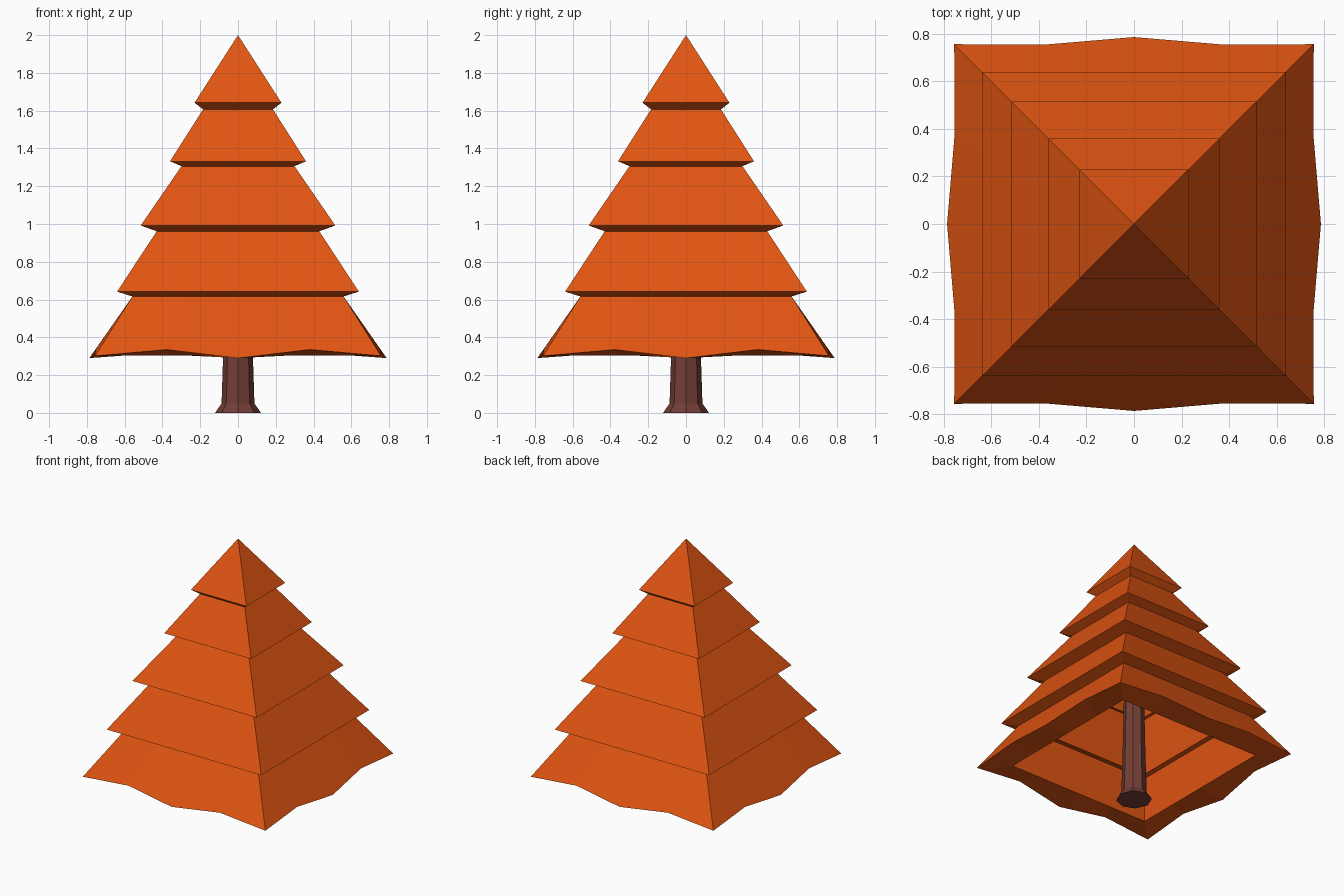
import bpy, bmesh, math

if "Cube" in bpy.data.objects:
    bpy.data.objects.remove(bpy.data.objects["Cube"])

def material(name, color):
    m = bpy.data.materials.new(name)
    m.diffuse_color = (*color, 1)
    m.use_nodes = True
    m.node_tree.nodes["Principled BSDF"].inputs["Base Color"].default_value = m.diffuse_color
    return m

foliage = material("orange_foliage", (0.75, 0.09, 0.006))
bark = material("brown_bark", (0.17, 0.048, 0.036))

def loft(name, rings, mat, cap_start=False, cap_end=False):
    """Skin a list of rings (a single point makes a tip)."""
    bm = bmesh.new()
    loops = [[bm.verts.new(p) for p in r] for r in rings]
    for a, b in zip(loops, loops[1:]):
        n = max(len(a), len(b))
        for i in range(n):
            j = (i + 1) % n
            quad = [a[i % len(a)], a[j % len(a)], b[j % len(b)], b[i % len(b)]]
            bm.faces.new(list(dict.fromkeys(quad)))
    if cap_start:
        bm.faces.new(loops[0])
    if cap_end:
        bm.faces.new(loops[-1])
    bmesh.ops.recalc_face_normals(bm, faces=bm.faces)
    me = bpy.data.meshes.new(name)
    bm.to_mesh(me)
    bm.free()
    me.materials.append(mat)
    ob = bpy.data.objects.new(name, me)
    bpy.context.collection.objects.link(ob)
    return ob

def square(r, z, wave=((0, 0),)):
    """Square ring; wave gives (outward, up) offsets along each side."""
    pts = []
    for k in range(4):
        c, s = round(math.cos(k * math.pi / 2)), round(math.sin(k * math.pi / 2))
        for i, (out, up) in enumerate(wave):
            x, y = -r + 2 * r * i / len(wave), -r - out
            pts.append((c * x - s * y, s * x + c * y, z + up))
    return pts

# Hollow foliage tiers: top (r, z), rim (r, z), inner edge of underside (r, z)
tiers = [
    ((0.56, 0.615), (0.757, 0.302), (0.585, 0.305)),
    ((0.43, 0.962), (0.64, 0.642), (0.50, 0.598)),
    ((0.30, 1.305), (0.515, 0.992), (0.39, 0.947)),
    ((0.185, 1.607), (0.36, 1.332), (0.26, 1.29)),
]
flat = ((0, 0),) * 4
wavy = ((0, 0), (-0.002, 0.033), (0.03, -0.012), (-0.002, 0.033))
for n, (top, rim, inner) in enumerate(tiers):
    side = flat if n == 0 else flat[:1]
    edge = wavy if n == 0 else side
    loft(f"foliage_tier_{n + 1}",
         [square(*top, side), square(*rim, edge), square(*inner, side),
          square(top[0] - 0.002, top[1], side), square(*top, side)], foliage)

# Pointed top tier
loft("foliage_tip", [[(0, 0, 2.0)], square(0.23, 1.642), square(0.15, 1.58),
                     [(0, 0, 1.9)]], foliage)

# Octagonal trunk with flared foot
def octagon(r, z):
    return [(r * math.cos(a * math.pi / 4), r * math.sin(a * math.pi / 4), z)
            for a in range(8)]

loft("trunk", [octagon(0.122, 0), octagon(0.087, 0.05), octagon(0.079, 0.3),
               octagon(0.066, 0.95)], bark, True, True)
